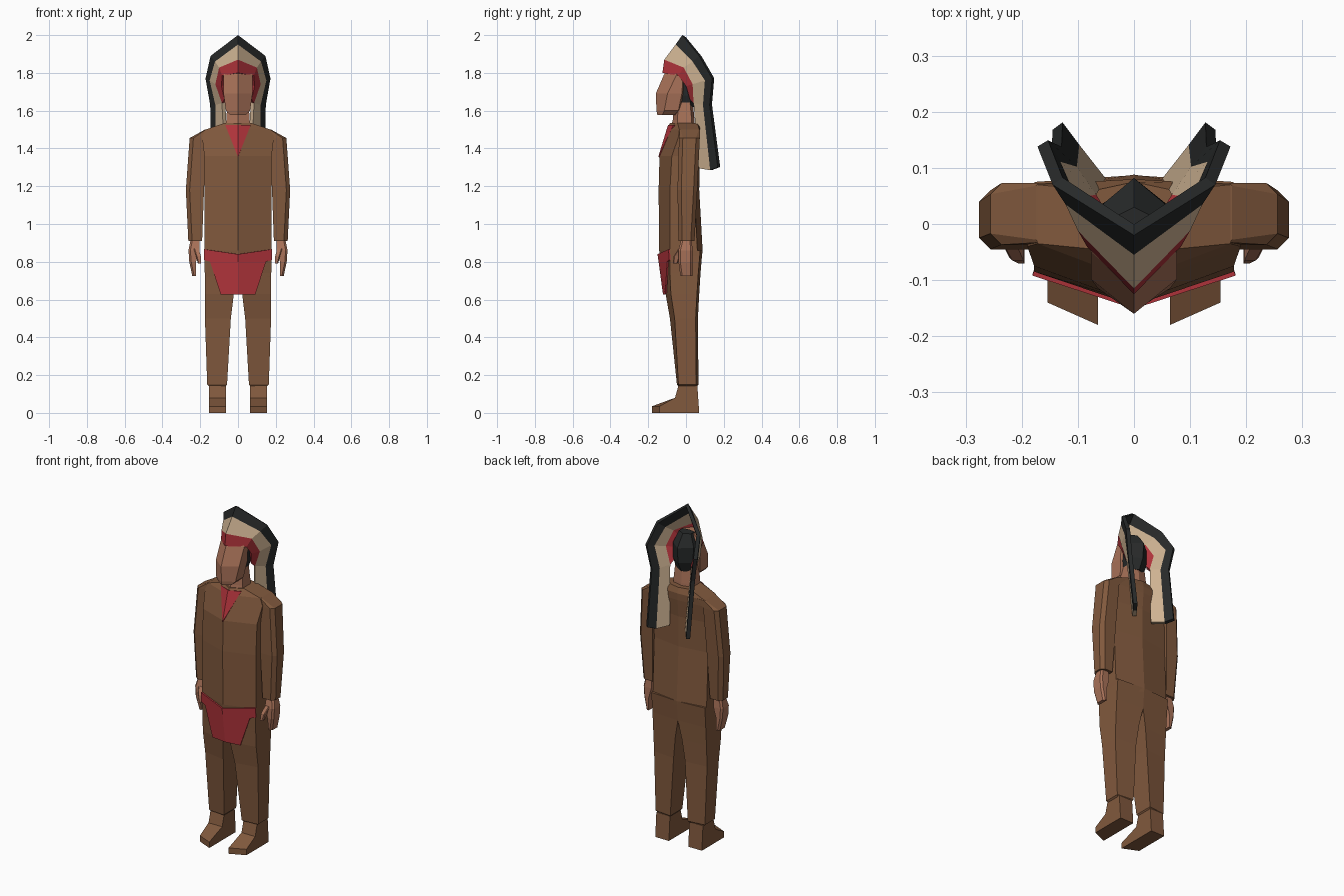
import bpy, bmesh

def material(name, rgb):
    m = bpy.data.materials.new(name)
    m.diffuse_color = (*rgb, 1)
    return m

LEATHER = material("brown leather", (0.22, 0.1, 0.047))
SKIN = material("skin", (0.40, 0.17, 0.1))
RED = material("red cloth", (0.45, 0.035, 0.045))
CREAM = material("cream feather", (0.62, 0.45, 0.29))
BLACK = material("black", (0.02, 0.022, 0.022))

def make(name, verts, faces, mats, mirror=False, solid=0, rule=None, recalc=True):
    bm = bmesh.new()
    vs = [bm.verts.new(v) for v in verts]
    for i, f in enumerate(faces):
        face = bm.faces.new([vs[k] for k in f])
        face.material_index = rule(i) if rule else 0
    if recalc:
        bmesh.ops.recalc_face_normals(bm, faces=bm.faces)
    me = bpy.data.meshes.new(name)
    bm.to_mesh(me)
    bm.free()
    for m in mats:
        me.materials.append(m)
    ob = bpy.data.objects.new(name, me)
    bpy.context.collection.objects.link(ob)
    if mirror:
        mod = ob.modifiers.new("mirror", 'MIRROR')
        mod.use_clip = True
    if solid:
        mod = ob.modifiers.new("thickness", 'SOLIDIFY')
        mod.thickness = solid
        mod.offset = -1
    return ob

def loft(name, rings, mat, mirror=False):
    n = len(rings[0])
    faces = [(r*n + i, r*n + (i+1) % n, (r+1)*n + (i+1) % n, (r+1)*n + i)
             for r in range(len(rings)-1) for i in range(n)]
    faces += [tuple(range(n))[::-1], tuple(range((len(rings)-1)*n, len(rings)*n))]
    return make(name, [p for r in rings for p in r], faces, [mat], mirror)

def hexring(z, w, yf, ysf, ysb, yb):
    """Symmetric six-sided section with a ridge at front and back."""
    return [(0, yf, z), (w, ysf, z), (w, ysb, z), (0, yb, z), (-w, ysb, z), (-w, ysf, z)]

def box(z, x0, x1, y0, y1, c=0.02):
    """Section with the two outer corners cut."""
    return [(x0, y0, z), (x1-c, y0, z), (x1, y0+c, z), (x1, y1-c, z), (x1-c, y1, z), (x0, y1, z)]

# tunic
loft("tunic", [hexring(*r) for r in [
    (0.72, 0.172, -0.115, -0.085, 0.06, 0.07),
    (0.86, 0.178, -0.142, -0.085, 0.06, 0.088),
    (1.18, 0.178, -0.145, -0.085, 0.045, 0.07),
    (1.36, 0.178, -0.140, -0.075, 0.05, 0.072),
    (1.46, 0.19, -0.112, -0.04, 0.065, 0.08),
    (1.50, 0.172, -0.10, -0.035, 0.07, 0.08),
    (1.535, 0.07, -0.085, -0.045, 0.06, 0.075)]], LEATHER)

# sleeves
loft("sleeve", [box(*r) for r in [
    (0.91, 0.19, 0.263, -0.04, 0.045),
    (1.18, 0.18, 0.276, -0.045, 0.06),
    (1.455, 0.165, 0.256, -0.037, 0.073)]]
    + [box(1.50, 0.12, 0.175, -0.033, 0.073, 0.005)], LEATHER, True)

# hands and thumbs
loft("hand", [box(*r, 0.01) for r in [
    (0.725, 0.222, 0.242, -0.03, 0.035),
    (0.80, 0.222, 0.258, -0.04, 0.035),
    (0.86, 0.205, 0.262, -0.04, 0.035),
    (0.92, 0.205, 0.25, -0.025, 0.03)]], SKIN, True)
loft("thumb", [box(*r, 0.005) for r in [
    (0.79, 0.195, 0.212, -0.07, -0.045),
    (0.83, 0.197, 0.222, -0.065, -0.03),
    (0.87, 0.208, 0.235, -0.04, 0.0)]], SKIN, True)

# trouser legs
def leg(z, x0, x1, yi, yo, yb):
    return [(x0, yi, z), (x1, yo, z), (x1, yb-0.012, z), (x0, yb, z)]

loft("trouser_leg", [leg(*r) for r in [
    (0.135, 0.07, 0.145, -0.035, -0.03, 0.055),
    (0.15, 0.058, 0.163, -0.048, -0.04, 0.066),
    (0.50, 0.038, 0.175, -0.085, -0.06, 0.063),
    (0.63, 0.022, 0.176, -0.108, -0.08, 0.07),
    (0.74, 0.0, 0.176, -0.122, -0.085, 0.077),
    (0.86, 0.0, 0.177, -0.141, -0.085, 0.087)]], LEATHER, True)

# shoes: side profile, with the toe slanting back towards the outside
profile = [(-0.18, 0), (-0.18, 0.035), (-0.058, 0.08), (-0.04, 0.145), (0.06, 0.145), (0.07, 0)]
loft("shoe", [[(x, y + (slant if y < -0.1 else 0), z) for y, z in profile]
              for x, slant in ((0.064, 0), (0.154, 0.04))], LEATHER, True)

# loincloth and red chest panel
make("loincloth", [(0, -0.151, 0.84), (0.181, -0.092, 0.866), (0.181, -0.09, 0.81),
                   (0.148, -0.1, 0.80), (0, -0.145, 0.80), (0.092, -0.11, 0.628), (0, -0.122, 0.628)],
     [(0, 4, 3, 2, 1), (4, 6, 5, 3)], [RED], True, 0.008, recalc=False)
make("chest_panel", [(0, -0.095, 1.525), (0.068, -0.066, 1.525), (0, -0.147, 1.355)],
     [(0, 2, 1)], [RED], True, 0.008, recalc=False)

# neck, head and hair
loft("neck", [hexring(*r) for r in [
    (1.49, 0.066, -0.085, -0.05, 0.03, 0.05),
    (1.55, 0.062, -0.07, -0.045, 0.03, 0.045),
    (1.66, 0.055, -0.06, -0.04, 0.02, 0.035)]], SKIN)
loft("head", [hexring(*r) for r in [
    (1.578, 0.042, -0.152, -0.125, -0.06, -0.05),
    (1.60, 0.064, -0.156, -0.115, -0.04, -0.03),
    (1.69, 0.077, -0.16, -0.098, -0.022, 0.02),
    (1.79, 0.077, -0.117, -0.05, -0.015, 0.03),
    (1.835, 0.045, -0.08, -0.045, -0.01, 0.02)]], SKIN)
loft("hair", [hexring(*r) for r in [
    (1.62, 0.05, -0.03, -0.03, 0.02, 0.045),
    (1.68, 0.065, -0.035, -0.03, 0.03, 0.075),
    (1.77, 0.068, -0.035, -0.03, 0.025, 0.082),
    (1.84, 0.04, -0.03, -0.025, 0.01, 0.03)]], BLACK)

# feather headdress: four rails give the black, cream and red bands
outer = [(0, -0.02, 2.0), (0.145, 0.07, 1.89), (0.172, 0.138, 1.77), (0.147, 0.125, 1.63), (0.145, 0.168, 1.30)]
tips = [(0, -0.055, 1.95), (0.122, 0.035, 1.86), (0.15, 0.10, 1.76), (0.12, 0.09, 1.63), (0.115, 0.128, 1.285)]
crown = [(0, -0.115, 1.87), (0.10, -0.012, 1.828), (0.12, 0.035, 1.74), (0.085, 0.04, 1.64), (0.068, 0.068, 1.295)]
brow = [(0, -0.125, 1.80), (0.084, -0.04, 1.785), (0.088, 0.0, 1.73), (0.072, 0.02, 1.66)]
faces = [(b*5 + i, b*5 + 5 + i, b*5 + 6 + i, b*5 + 1 + i)
         for b in range(3) for i in range(3 if b == 2 else 4)]
make("headdress", outer + tips + crown + brow, faces, [BLACK, CREAM, RED],
     True, 0.022, rule=lambda i: i // 4, recalc=False)
